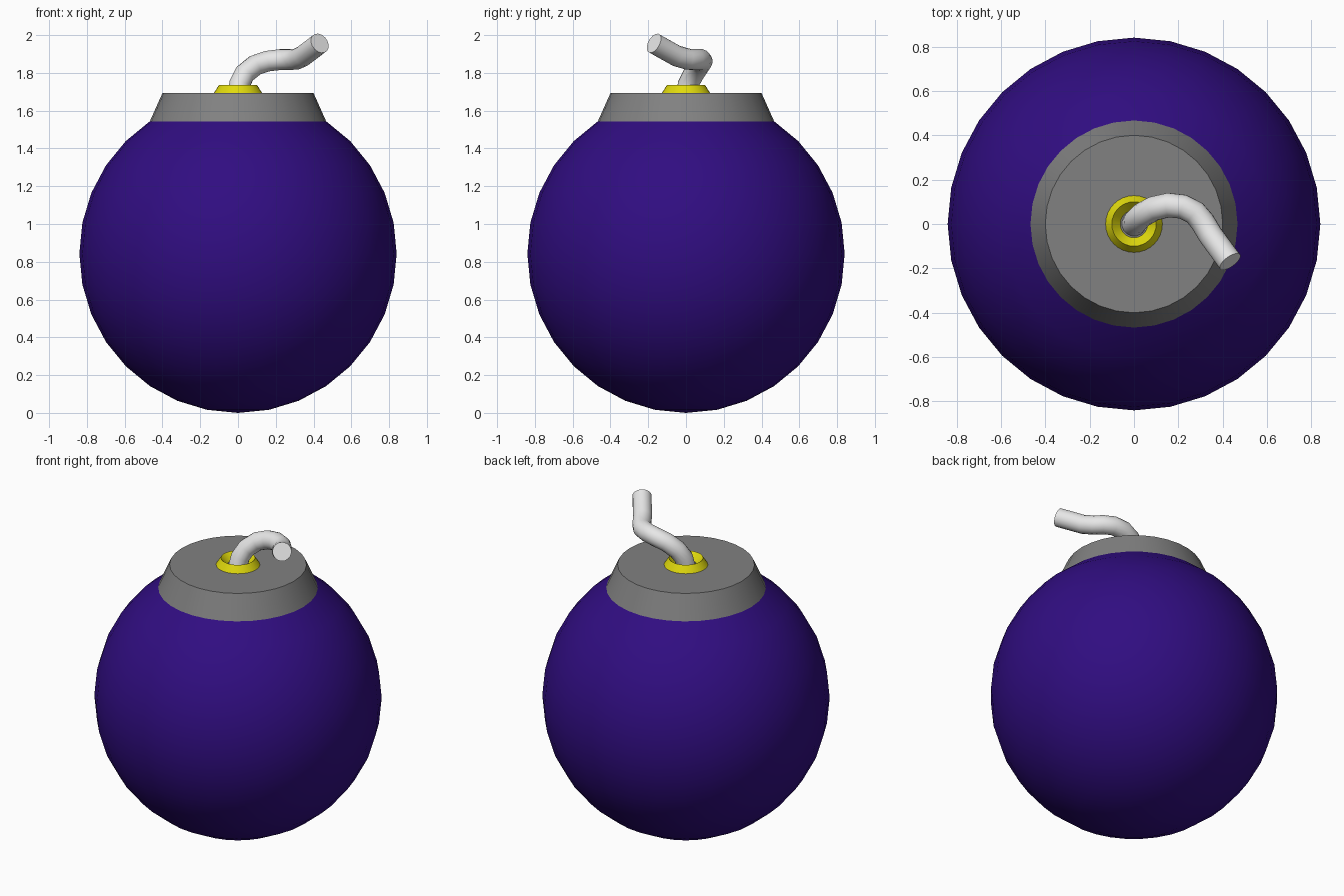
import bpy, bmesh, math

if "Cube" in bpy.data.objects:
    bpy.data.objects.remove(bpy.data.objects["Cube"])

def material(name, rgb):
    m = bpy.data.materials.new(name)
    m.diffuse_color = (*rgb, 1)
    m.use_nodes = True
    m.node_tree.nodes["Principled BSDF"].inputs["Base Color"].default_value = m.diffuse_color
    return m

purple = material("deep purple", (0.03, 0.004, 0.22))
grey = material("grey", (0.22, 0.22, 0.22))
yellow = material("yellow", (0.75, 0.7, 0.004))
white = material("off white", (0.8, 0.8, 0.8))

def finish(ob, mat, angle):
    ob.data.materials.clear()
    ob.data.materials.append(mat)
    bpy.ops.object.select_all(action='DESELECT')
    ob.select_set(True)
    bpy.context.view_layer.objects.active = ob
    bpy.ops.object.shade_smooth_by_angle(angle=math.radians(angle))

def lathe(name, profile, mat, n=32, angle=30):
    """Spin (radius, z) points around z; radius 0 makes a pole."""
    bm = bmesh.new()
    rings = []
    for r, z in profile:
        if r < 1e-5:
            rings.append([bm.verts.new((0, 0, z))] * n)
        else:
            rings.append([bm.verts.new((r * math.cos(math.tau * i / n),
                                        r * math.sin(math.tau * i / n), z)) for i in range(n)])
    for a, b in zip(rings, rings[1:]):
        for i in range(n):
            j = (i + 1) % n
            bm.faces.new(list(dict.fromkeys((a[i], a[j], b[j], b[i]))))
    bmesh.ops.recalc_face_normals(bm, faces=bm.faces)
    me = bpy.data.meshes.new(name)
    bm.to_mesh(me)
    bm.free()
    ob = bpy.data.objects.new(name, me)
    bpy.context.collection.objects.link(ob)
    finish(ob, mat, angle)
    return ob

# round body, 32 x 16 sphere open at the neck
R, H = 0.84, 0.843
ball = [(R * math.sin(math.pi * k / 16), H - H * math.cos(math.pi * k / 16)) for k in range(14)]
neck_r, neck_z = ball[-1]
lathe("body", ball, purple)

# tapered collar on top
lathe("collar", [(neck_r, neck_z), (0.4, 1.693), (0, 1.693)], grey)

# fuse socket with funnel-shaped inside
lathe("fuse_socket", [(0.13, 1.69), (0.10, 1.737), (0.062, 1.694)], yellow)

# bent fuse
path = [(0, 0, 1.68), (0.008, 0.012, 1.74), (0.035, 0.04, 1.795), (0.09, 0.07, 1.84),
        (0.155, 0.085, 1.862), (0.22, 0.078, 1.87), (0.275, 0.05, 1.87),
        (0.31, 0.008, 1.873), (0.345, -0.05, 1.89), (0.433, -0.17, 1.957)]
cu = bpy.data.curves.new("fuse", 'CURVE')
cu.dimensions = '3D'
cu.bevel_depth = 0.056
cu.bevel_resolution = 6
cu.use_fill_caps = True
sp = cu.splines.new('POLY')
sp.points.add(len(path) - 1)
for p, co in zip(sp.points, path):
    p.co = (*co, 1)
fuse = bpy.data.objects.new("fuse", cu)
bpy.context.collection.objects.link(fuse)
bpy.ops.object.select_all(action='DESELECT')
fuse.select_set(True)
bpy.context.view_layer.objects.active = fuse
bpy.ops.object.convert(target='MESH')
fuse = bpy.context.view_layer.objects.active
# weld the end caps to the tube
bm = bmesh.new()
bm.from_mesh(fuse.data)
bmesh.ops.remove_doubles(bm, verts=bm.verts, dist=1e-4)
bmesh.ops.recalc_face_normals(bm, faces=bm.faces)
bm.to_mesh(fuse.data)
bm.free()
finish(fuse, white, 50)
